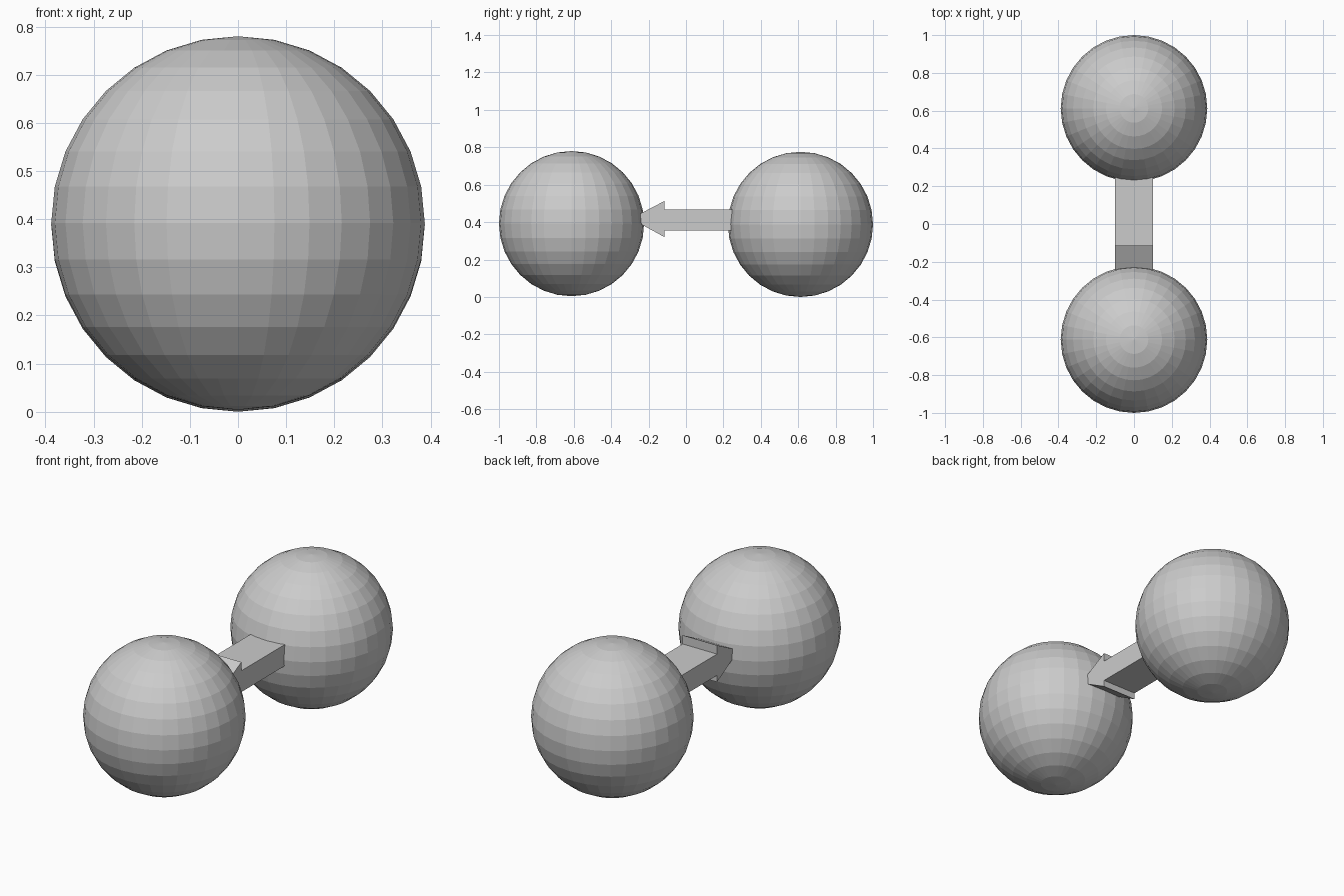
import bpy, bmesh

if "Cube" in bpy.data.objects:
    bpy.data.objects.remove(bpy.data.objects["Cube"])

RADIUS = 0.388


def ball(name, y, z):
    bpy.ops.mesh.primitive_uv_sphere_add(segments=32, ring_count=16,
                                         radius=RADIUS, location=(0, y, z))
    bpy.context.object.name = name


def extrude_x(name, profile, half_width):
    """Solid made from a (y, z) outline extruded symmetrically along x."""
    bm = bmesh.new()
    face = bm.faces.new([bm.verts.new((-half_width, y, z)) for y, z in profile])
    res = bmesh.ops.extrude_face_region(bm, geom=[face])
    moved = [v for v in res["geom"] if isinstance(v, bmesh.types.BMVert)]
    bmesh.ops.translate(bm, verts=moved, vec=(2 * half_width, 0, 0))
    bmesh.ops.recalc_face_normals(bm, faces=bm.faces)
    mesh = bpy.data.meshes.new(name)
    bm.to_mesh(mesh)
    bm.free()
    bpy.context.collection.objects.link(bpy.data.objects.new(name, mesh))


# Two faceted balls, the rear one a hair lower
ball("front_ball", -0.612, 0.392)
ball("back_ball", 0.612, 0.388)

# Arrow from the back ball to the front one, both ends sunk into the balls
extrude_x("arrow", [
    (0.29, 0.355), (0.29, 0.467),
    (-0.115, 0.467), (-0.115, 0.513),
    (-0.295, 0.419),
    (-0.115, 0.32), (-0.115, 0.355),
], 0.1)
